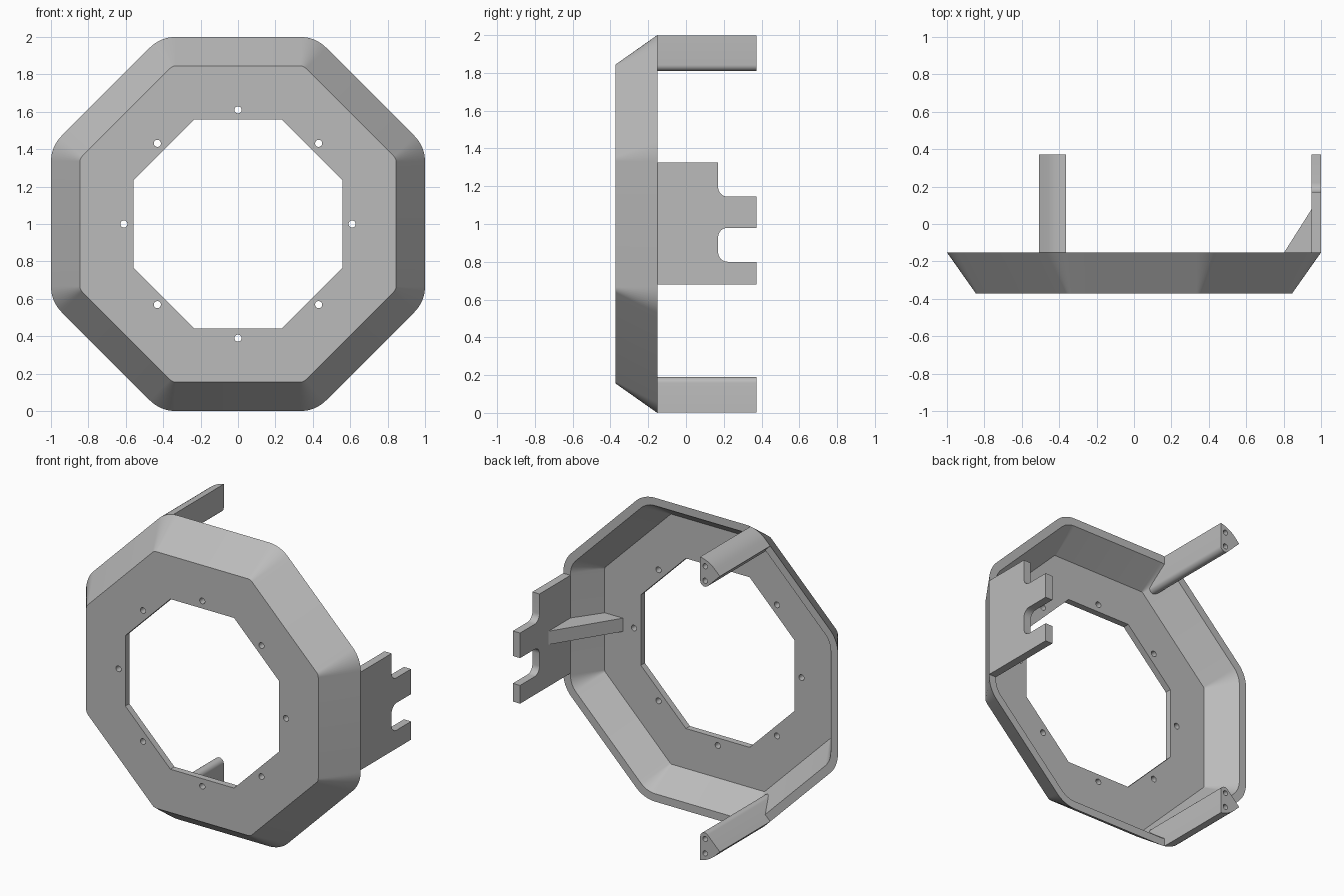
import bpy, bmesh
from math import sin, cos, pi, sqrt, radians
from mathutils import Vector

cube = bpy.data.objects.get("Cube")
if cube:
    bpy.data.objects.remove(cube, do_unlink=True)

grey = bpy.data.materials.new("plain_grey")
grey.use_nodes = True
GREY = (0.5, 0.5, 0.5, 1)
grey.diffuse_color = GREY
grey.node_tree.nodes["Principled BSDF"].inputs["Base Color"].default_value = GREY

FRONT, FLOOR, RIM, BACK = -0.372, -0.33, -0.152, 0.372
CORE = 0.805                      # apothem where the corner arcs are centred
HALF = CORE * (sqrt(2) - 1)       # half the straight side


def loft(name, rings):
    """Skin a list of equal-length rings and cap both ends."""
    bm = bmesh.new()
    loops = [[bm.verts.new(p) for p in ring] for ring in rings]
    for a, b in zip(loops, loops[1:]):
        for i in range(len(a)):
            j = (i + 1) % len(a)
            bm.faces.new((a[i], a[j], b[j], b[i]))
    bm.faces.new(loops[0])
    bm.faces.new(loops[-1])
    bmesh.ops.recalc_face_normals(bm, faces=bm.faces)
    mesh = bpy.data.meshes.new(name)
    bm.to_mesh(mesh)
    bm.free()
    mesh.materials.append(grey)
    obj = bpy.data.objects.new(name, mesh)
    bpy.context.collection.objects.link(obj)
    return obj


def arc(u, v, r, start, end, steps=8):
    angles = [radians(start + (end - start) * i / steps) for i in range(steps + 1)]
    return [(u + r * cos(a), v + r * sin(a)) for a in angles]


def upright(points, y):
    """Place flat (x, height from centre) points at depth y."""
    return [Vector((u, y, v + 1)) for u, v in points]


def rounded_octagon(apothem, y):
    points = []
    for k in range(8):
        mid = 22.5 + 45 * k
        reach = CORE / cos(pi / 8)
        points += arc(reach * cos(radians(mid)), reach * sin(radians(mid)),
                      apothem - CORE, mid - 22.5, mid + 22.5)
    return upright(points, y)


def cut(obj, cutters):
    """Subtract cutters, then discard them."""
    bpy.context.view_layer.objects.active = obj
    for c in cutters:
        c.hide_render = True
        mod = obj.modifiers.new("cut", "BOOLEAN")
        mod.operation, mod.solver, mod.object = "DIFFERENCE", "EXACT", c
        bpy.ops.object.modifier_apply(modifier=mod.name)
        bpy.data.objects.remove(c, do_unlink=True)


def drill(u, v, r, y0, y1):
    ring = arc(u, v, r, 0, 345, 23)
    return loft("drill", [upright(ring, y0), upright(ring, y1)])


# Bezel: sloped dish with an octagonal opening and eight screw holes
bezel = loft("bezel", [rounded_octagon(0.823, FLOOR), rounded_octagon(0.948, RIM),
                       rounded_octagon(1.0, RIM), rounded_octagon(0.845, FRONT)])
opening = arc(0, 0, 0.56 / cos(pi / 8), 22.5, 337.5, 7)
cutters = [loft("opening", [upright(opening, -0.5), upright(opening, -0.2)])]
for k in range(8):
    a = k * pi / 4
    cutters.append(drill(0.61 * cos(a), 0.61 * sin(a), 0.019, -0.5, -0.2))
cut(bezel, cutters)


# Legs: rounded wedge sections hugging the upper and lower corners
def leg_section(apothem, y, side):
    r = apothem - CORE
    edge = 0.364
    start = 90 - math_angle(edge - HALF, r)
    outer = arc(HALF, CORE, r, start, 45, 6)
    total = apothem * sqrt(2)
    corner = [((total - 0.4) / 2, (total + 0.4) / 2)]
    inner = arc(0.396, 0.842, 0.032, 315, 180, 10)
    return upright([(-u, side * v) for u, v in outer + corner + inner], y)


def math_angle(opposite, hypotenuse):
    from math import asin, degrees
    return degrees(asin(opposite / hypotenuse))


legs = []
for name, side in (("upper_leg", 1), ("lower_leg", -1)):
    leg = loft(name, [leg_section(1.0, BACK, side), leg_section(1.0, RIM, side),
                      leg_section(0.88, -0.29, side)])
    cut(leg, [drill(-0.4, side * v, 0.017, 0.27, 0.5) for v in (0.945, 0.85)])
    legs.append(leg)

# Side tab: plate with a rounded slot and a stepped upper corner
R = 0.05
outline = [(RIM, 0.68), (BACK, 0.68), (BACK, 0.80)]
outline += arc(0.22, 0.85, R, 270, 180)
outline += arc(0.22, 0.93, R, 180, 90)
outline += [(BACK, 0.98), (BACK, 1.145)]
outline += arc(0.22, 1.195, R, 270, 180)
outline += [(0.17, 1.325), (RIM, 1.325)]
tab = loft("side_tab", [[Vector((x, y, z)) for y, z in outline] for x in (0.948, 1.0)])

# Gusset: rib bracing the tab against the dish floor
rib = [(0.95, 0.08), (0.69, FLOOR), (0.83, FLOOR), (0.955, RIM)]
gusset = loft("tab_gusset", [[Vector((x, y, z)) for x, y in rib] for z in (0.956, 1.044)])

# Smooth curved faces, keep edges crisp
bpy.ops.object.select_all(action="DESELECT")
for obj in [bezel, tab, gusset] + legs:
    obj.select_set(True)
bpy.context.view_layer.objects.active = bezel
bpy.ops.object.shade_smooth_by_angle(angle=radians(30))
